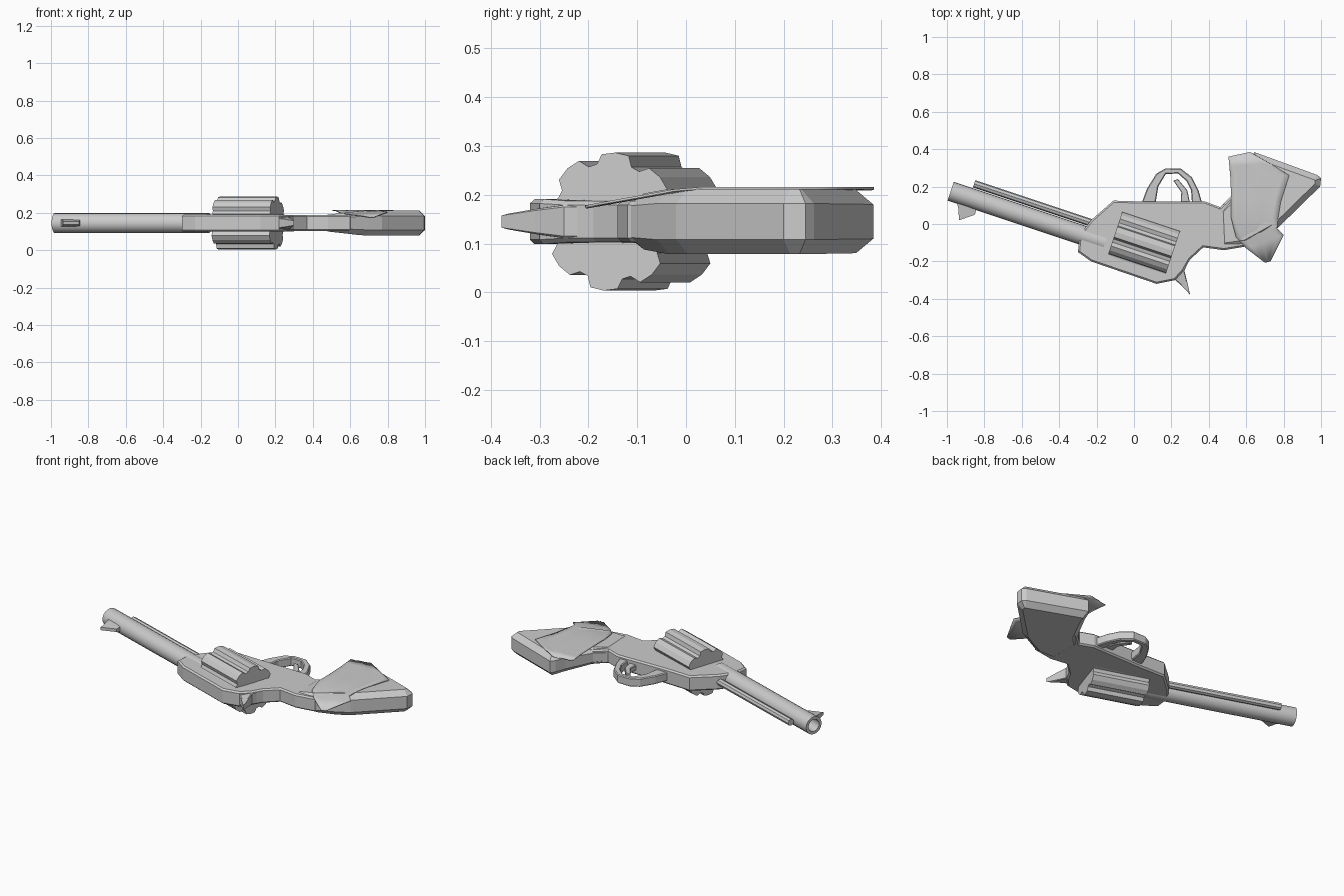
import bpy, bmesh, math
from mathutils import Vector, Matrix

if "Cube" in bpy.data.objects:
    bpy.data.objects.remove(bpy.data.objects["Cube"])

grey = bpy.data.materials.new("plain grey")
grey.use_nodes = True
grey.diffuse_color = (0.6, 0.6, 0.6, 1)
grey.node_tree.nodes["Principled BSDF"].inputs["Base Color"].default_value = (0.6, 0.6, 0.6, 1)

MID = 0.145                                       # height of the symmetry plane
AXIS = Vector((0.825, -0.275, 0)).normalized()    # barrel direction, muzzle to breech
SIDE = Vector((-AXIS.y, AXIS.x, 0))


def finish(name, bm, smooth=False):
    bmesh.ops.recalc_face_normals(bm, faces=bm.faces)
    mesh = bpy.data.meshes.new(name)
    bm.to_mesh(mesh)
    bm.free()
    mesh.materials.append(grey)
    ob = bpy.data.objects.new(name, mesh)
    bpy.context.collection.objects.link(ob)
    if smooth:
        bpy.ops.object.select_all(action='DESELECT')
        ob.select_set(True)
        bpy.context.view_layer.objects.active = ob
        bpy.ops.object.shade_smooth_by_angle(angle=math.radians(35))
    return ob


def plate(name, outline, half, bevel=0, scale=None):
    """Prism about the symmetry plane; scale(x, y) thins it locally."""
    bm = bmesh.new()
    base = bm.faces.new([bm.verts.new((x, y, -half)) for x, y in outline])
    geom = bmesh.ops.extrude_face_region(bm, geom=[base])["geom"]
    for v in geom:
        if isinstance(v, bmesh.types.BMVert):
            v.co.z = half
    bmesh.ops.recalc_face_normals(bm, faces=bm.faces)
    if bevel:
        rim = [e for e in bm.edges if abs(e.verts[0].co.z - e.verts[1].co.z) < 1e-6]
        bmesh.ops.bevel(bm, geom=rim, offset=bevel, segments=1, affect='EDGES')
    for v in bm.verts:
        v.co.z = MID + v.co.z * (scale(v.co.x, v.co.y) if scale else 1)
    return finish(name, bm)


def along(x, y):
    """Matrix putting local z along the barrel axis, from (x, y)."""
    return Matrix.Translation((x, y, MID)) @ Matrix((SIDE, Vector((0, 0, 1)), AXIS)).transposed().to_4x4()


def lathe(name, rings, start, segments):
    """Revolve (radius, distance) pairs around the barrel axis."""
    bm = bmesh.new()
    loops = [[bm.verts.new((r * math.cos(2 * math.pi * i / segments),
                            r * math.sin(2 * math.pi * i / segments), d))
              for i in range(segments)] for r, d in rings]
    for a, b in zip(loops, loops[1:]):
        for i in range(segments):
            j = (i + 1) % segments
            bm.faces.new((a[i], a[j], b[j], b[i]))
    bm.faces.new(loops[0])
    bm.faces.new(loops[-1])
    bm.transform(along(*start))
    return finish(name, bm, True)


# Barrel with an open bore, and the rod beneath it
lathe("barrel", [(0.036, 0.3), (0.036, 0), (0.053, 0), (0.053, 0.87)], (-0.98, 0.175), 20)
lathe("ejector_rod", [(0.020, 0), (0.020, 0.75)], (-0.855, 0.215), 8)

# Front sight
plate("front_sight", [(-0.95, 0.12), (-0.94, 0.09), (-0.935, 0.02), (-0.85, 0.05), (-0.84, 0.09)],
      0.018, 0, lambda x, y: 0.5 if y < 0.06 else 1)

# Frame, narrowing into the tang
plate("frame", [(-0.23, 0.02), (-0.11, 0.125), (0.05, 0.12), (0.38, 0.12), (0.46, 0.09),
                (0.56, 0.18), (0.64, -0.05), (0.60, -0.12), (0.48, -0.14), (0.37, -0.125),
                (0.30, -0.19), (0.265, -0.25), (0.22, -0.30), (0.12, -0.32),
                (-0.23, -0.20), (-0.30, -0.15), (-0.29, -0.06)],
      0.046, 0.009, lambda x, y: 0.92 if x > 0.25 else 1)

# Hammer spur, tapering to its tip
plate("hammer", [(0.20, -0.25), (0.22, -0.30), (0.25, -0.325), (0.30, -0.378),
                 (0.285, -0.31), (0.27, -0.25), (0.29, -0.20)],
      0.034, 0.004, lambda x, y: 1 if y > -0.26 else 1 + (y + 0.26) * 5)

# Fluted cylinder with eight lobes
bm = bmesh.new()
ring = []
for k in range(8):
    for off, r in ((-12, 0.141), (0, 0.142), (12, 0.139), (18, 0.121), (27, 0.121)):
        a = math.radians(k * 45 + off - 5)
        ring.append(bm.verts.new((r * math.cos(a), r * math.sin(a), 0)))
cap = bm.faces.new(ring)
ext = bmesh.ops.extrude_face_region(bm, geom=[cap])["geom"]
bmesh.ops.translate(bm, vec=(0, 0, 0.325),
                    verts=[v for v in ext if isinstance(v, bmesh.types.BMVert)])
bm.transform(along(-0.102, -0.054))
finish("cylinder", bm)

# Trigger guard and trigger
plate("trigger_guard", [(0.04, 0.11), (0.07, 0.19), (0.12, 0.27), (0.17, 0.298), (0.25, 0.297),
                        (0.31, 0.25), (0.345, 0.18), (0.365, 0.11), (0.31, 0.11), (0.305, 0.18),
                        (0.28, 0.23), (0.235, 0.27), (0.17, 0.267), (0.13, 0.20), (0.115, 0.11)],
      0.026, 0.005)
plate("trigger", [(0.25, 0.11), (0.253, 0.17), (0.21, 0.232), (0.235, 0.24),
                  (0.285, 0.18), (0.30, 0.11)], 0.016, 0.003)

# Grip, swelling towards the butt
plate("grip", [(0.45, 0.08), (0.52, 0.15), (0.60, 0.30), (0.625, 0.36), (0.645, 0.384),
               (0.98, 0.262), (1.0, 0.245), (0.995, 0.20), (0.77, -0.02),
               (0.70, -0.06), (0.60, -0.115), (0.46, -0.135)],
      0.067, 0.03, lambda x, y: min(1, max(0.62, 0.62 + (x - 0.45) * 1.7)))

# Draped grip panel: rows run from butt to spur, each with a left and right end
rows = [((0.505, 0.36), (0.62, 0.385)), ((0.51, 0.31), (0.725, 0.325)),
        ((0.515, 0.25), (0.83, 0.26)), ((0.52, 0.14), (0.785, 0.12)),
        ((0.52, 0.03), (0.77, 0.03)), ((0.545, -0.07), (0.765, -0.025)),
        ((0.60, -0.13), (0.80, -0.06)), ((0.70, -0.207), (0.73, -0.20))]
COLS = 8
bm = bmesh.new()
grid = []
for left, right in rows:
    line = []
    for i in range(COLS + 1):
        p = Vector(left).lerp(Vector(right), i / COLS)
        z = 0.2145 - 0.18 * max(0, -p.y) + 0.0012 * math.cos(i * math.pi / 2)
        line.append(bm.verts.new((p.x, p.y, z)))
    grid.append(line)
for a, b in zip(grid, grid[1:]):
    for i in range(COLS):
        bm.faces.new((a[i], b[i], b[i + 1], a[i + 1]))
bmesh.ops.recalc_face_normals(bm, faces=bm.faces)
panel = finish("grip_panel", bm, True)
solid = panel.modifiers.new("thickness", 'SOLIDIFY')
solid.thickness = 0.005
solid.offset = -1 if panel.data.polygons[0].normal.z > 0 else 1
